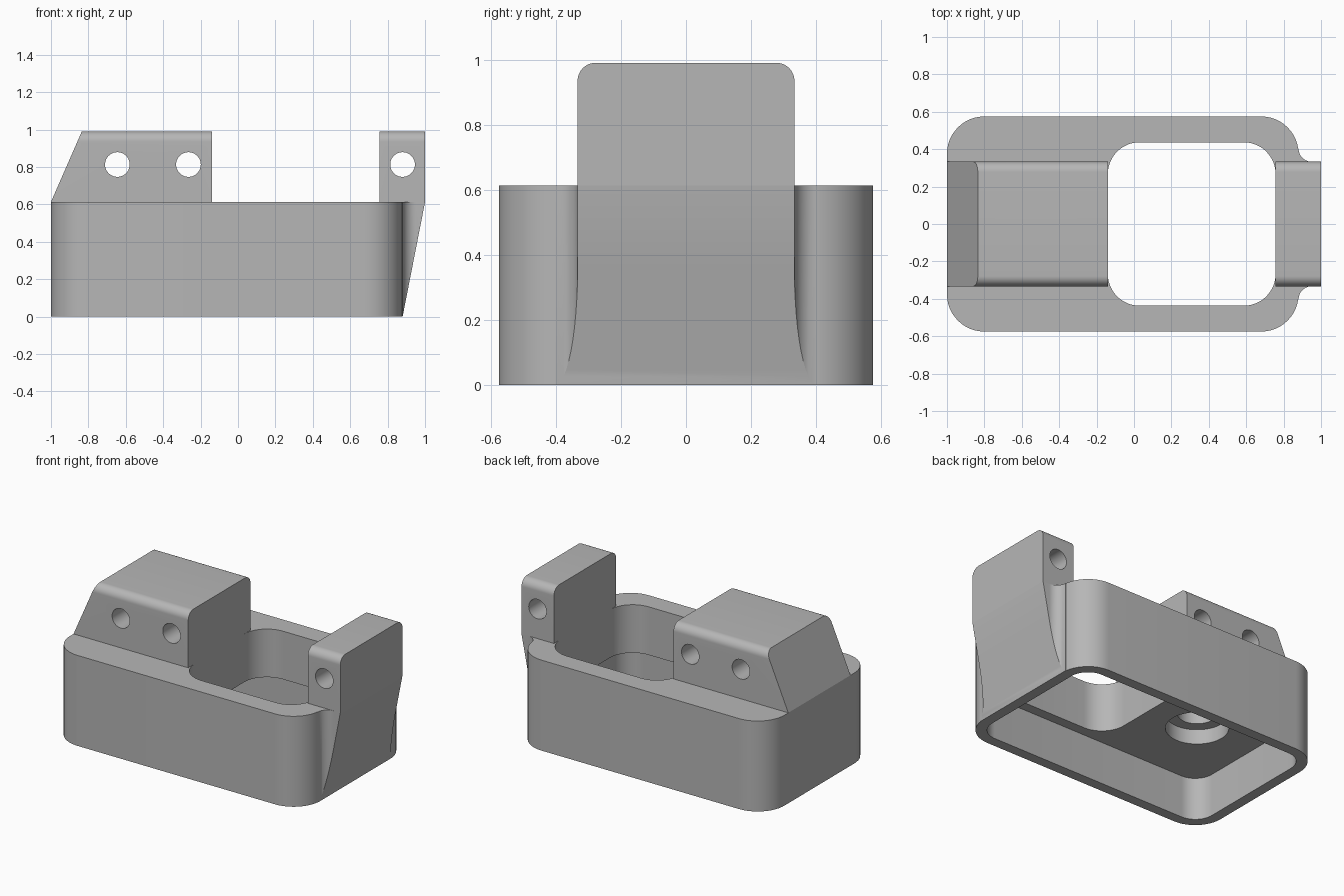
import bpy, bmesh, math
from mathutils import Vector

if "Cube" in bpy.data.objects:
    bpy.data.objects.remove(bpy.data.objects["Cube"], do_unlink=True)

grey = bpy.data.materials.new("machined_grey")
grey.use_nodes = True
grey.diffuse_color = (0.47, 0.47, 0.47, 1)
grey.node_tree.nodes["Principled BSDF"].inputs["Base Color"].default_value = (0.47, 0.47, 0.47, 1)

RIM = 0.613       # top of the housing
TOP = 0.99        # top of the lugs
LUG = 0.333       # half width of the lugs


def arc(cx, cy, r, start, end, n=12):
    """Points on an arc, angles in degrees."""
    angles = [math.radians(start + (end - start) * i / n) for i in range(n + 1)]
    return [(cx + r * math.cos(a), cy + r * math.sin(a)) for a in angles]


def rounded_rect(x0, x1, half, r):
    pts = []
    for cx, cy, a in ((x1 - r, half - r, 0), (x0 + r, half - r, 90),
                      (x0 + r, r - half, 180), (x1 - r, r - half, 270)):
        pts += arc(cx, cy, r, a, a + 90)
    return pts


def prism(name, pts, lo, hi, axis="z", cut=None):
    """Extrude a 2D profile along an axis, optionally trimmed by a plane."""
    place = {"x": lambda a, b, c: (c, a, b),
             "y": lambda a, b, c: (a, c, b),
             "z": lambda a, b, c: (a, b, c)}[axis]
    bm = bmesh.new()
    face = bm.faces.new([bm.verts.new(place(a, b, lo)) for a, b in pts])
    new = bmesh.ops.extrude_face_region(bm, geom=[face])["geom"]
    bmesh.ops.translate(bm, vec=Vector(place(0, 0, hi - lo)),
                        verts=[v for v in new if isinstance(v, bmesh.types.BMVert)])
    if cut:
        geom = bm.verts[:] + bm.edges[:] + bm.faces[:]
        bmesh.ops.bisect_plane(bm, geom=geom, plane_co=cut[0], plane_no=cut[1],
                               clear_outer=True)
        bmesh.ops.holes_fill(bm, edges=[e for e in bm.edges if e.is_boundary], sides=0)
    bmesh.ops.recalc_face_normals(bm, faces=bm.faces)
    mesh = bpy.data.meshes.new(name)
    bm.to_mesh(mesh)
    bm.free()
    mesh.materials.append(grey)
    obj = bpy.data.objects.new(name, mesh)
    bpy.context.collection.objects.link(obj)
    return obj


def activate(obj):
    bpy.ops.object.select_all(action="DESELECT")
    obj.select_set(True)
    bpy.context.view_layer.objects.active = obj


def subtract(obj, cutters):
    for cutter in cutters:
        cutter.hide_render = True
        mod = obj.modifiers.new("cut", "BOOLEAN")
        mod.operation = "DIFFERENCE"
        mod.solver = "EXACT"
        mod.object = cutter
        activate(obj)
        bpy.ops.object.modifier_apply(modifier=mod.name)
        bpy.data.objects.remove(cutter, do_unlink=True)


def circle(x, y, r):
    return arc(x, y, r, 0, 360, 40)[:-1]


def cross_hole(x):
    return prism("cross_hole_cutter", circle(x, 0.813, 0.066), -0.5, 0.5, "y")


# Housing: hollow underneath, window through the top, stepped blind bore
housing = prism("housing", rounded_rect(-1, 0.88, 0.575, 0.2), 0, RIM)
subtract(housing, [
    prism("cavity_cutter", rounded_rect(-0.93, 0.81, 0.505, 0.13), -0.1, 0.287),
    prism("window_cutter", rounded_rect(-0.14, 0.757, 0.437, 0.17), 0.2, 0.8),
    prism("counterbore_cutter", circle(-0.5, 0, 0.193), 0.2, 0.387),
    prism("bore_cutter", circle(-0.5, 0, 0.12), 0.3, 0.6),
])

# Lug cross-section with rounded top edges
r = 0.055
section = ([(-LUG, RIM), (LUG, RIM)] + arc(LUG - r, TOP - r, r, 0, 90)
           + arc(r - LUG, TOP - r, r, 90, 180))

# Wide lug with a sloping end
wide_lug = prism("wide_lug", section, -1, -0.14, "x",
                 cut=((-1, 0, RIM), (RIM - TOP, 0, 0.165)))
subtract(wide_lug, [cross_hole(-0.645), cross_hole(-0.265)])

# Narrow lug
narrow_lug = prism("narrow_lug", section, 0.757, 1, "x")
subtract(narrow_lug, [cross_hole(0.88)])

# Tapered support under the narrow lug, blended into the housing by fillets
f = 0.07
side = arc(0.88 + f, LUG + f, f, 270, 180)
plan = ([(1, -LUG), (1, LUG)] + side + [(0.87, LUG + f), (0.87, -LUG - f)]
        + [(x, -y) for x, y in reversed(side)])
support = prism("tapered_support", plan, 0, RIM,
                cut=((0.8801, 0, 0), (RIM, 0, -0.12)))

for part in (housing, wide_lug, narrow_lug, support):
    activate(part)
    bpy.ops.object.shade_smooth_by_angle(angle=math.radians(25))
